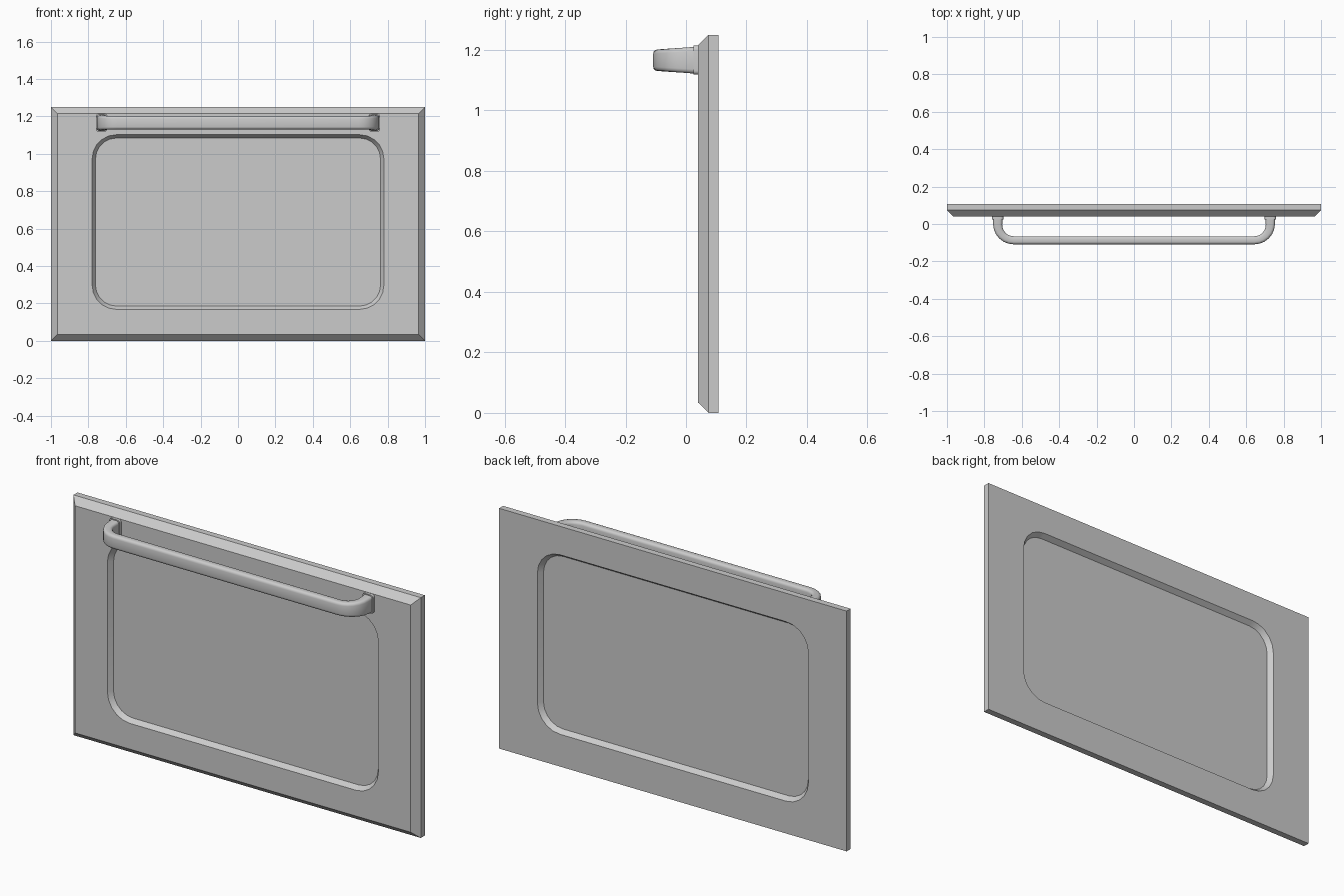
import bpy, bmesh, math
from mathutils import Vector

if "Cube" in bpy.data.objects:
    bpy.data.objects.remove(bpy.data.objects["Cube"])


def loft(name, rings, cyclic=False):
    """Skin a list of equal-length point rings; cap the ends unless cyclic."""
    bm = bmesh.new()
    loops = [[bm.verts.new(p) for p in ring] for ring in rings]
    n = len(loops[0])
    pairs = list(zip(loops, loops[1:]))
    if cyclic:
        pairs.append((loops[-1], loops[0]))
    for a, b in pairs:
        for i in range(n):
            j = (i + 1) % n
            bm.faces.new((a[i], a[j], b[j], b[i]))
    if not cyclic:
        bm.faces.new(loops[0])
        bm.faces.new(loops[-1])
    bmesh.ops.remove_doubles(bm, verts=bm.verts, dist=1e-5)
    bmesh.ops.recalc_face_normals(bm, faces=bm.faces)
    mesh = bpy.data.meshes.new(name)
    bm.to_mesh(mesh)
    bm.free()
    obj = bpy.data.objects.new(name, mesh)
    bpy.context.collection.objects.link(obj)
    bpy.ops.object.select_all(action='DESELECT')
    obj.select_set(True)
    bpy.context.view_layer.objects.active = obj
    bpy.ops.object.shade_smooth_by_angle(angle=math.radians(32))
    return obj


def rounded(hw, hh, r, segs=5):
    """2D rounded rectangle about the origin."""
    pts = []
    for k, (sx, sy) in enumerate(((1, 1), (-1, 1), (-1, -1), (1, -1))):
        for i in range(segs + 1):
            a = math.pi / 2 * (k + i / segs)
            pts.append((sx * (hw - r) + r * math.cos(a),
                        sy * (hh - r) + r * math.sin(a)))
    return pts


def ring(hw, z0, z1, r, y, x=0):
    """Rounded rectangle standing in the XZ plane."""
    return [(x + u, y, (z0 + z1) / 2 + v)
            for u, v in rounded(hw, (z1 - z0) / 2, r)]


# Door panel: bevelled front rim, window opening tapering in from both sides
front, back = 0.04, 0.108
loft("door_panel", [
    ring(1.0, 0, 1.25, 0, back),
    ring(1.0, 0, 1.25, 0, 0.075),
    ring(0.966, 0.034, 1.216, 0, front),
    ring(0.78, 0.168, 1.102, 0.13, front),
    ring(0.762, 0.186, 1.084, 0.112, front + 0.025),
    ring(0.762, 0.186, 1.084, 0.112, back - 0.025),
    ring(0.78, 0.168, 1.102, 0.13, back),
], cyclic=True)

# Window pane set between the two tapers
loft("window_pane", [ring(0.762, 0.186, 1.084, 0.112, front + 0.025),
                     ring(0.762, 0.186, 1.084, 0.112, back - 0.025)])

# Handle: path in plan for the left end, mirrored for the right
zc, bar_y, leg_x, bend = 1.166, -0.087, -0.729, 0.085
half = [(leg_x, 0.026, 0.0, -1.0)]
for i in range(7):
    a = math.pi / 2 * i / 6
    half.append((leg_x + bend * (1 - math.cos(a)),
                 bar_y + bend * (1 - math.sin(a)),
                 math.sin(a), -math.cos(a)))
path = half + [(-x, y, tx, -ty) for x, y, tx, ty in reversed(half)]
sections = []
for x, y, tx, ty in path:
    t = (y - bar_y) / (0.026 - bar_y)
    ht, hz = 0.0215 + 0.004 * t, 0.0355 + 0.0085 * t
    side = Vector((-ty, tx, 0))
    sections.append([Vector((x, y, zc)) + side * u + Vector((0, 0, v))
                     for u, v in rounded(ht, hz, 0.014, 3)])
loft("handle_bar", sections)

# Mounting plates where the handle meets the door
for s, label in ((-1, "left"), (1, "right")):
    loft("handle_mount_" + label,
         [ring(0.03, 1.118, 1.215, 0.014, y, s * -leg_x) for y in (0.025, 0.042)])
